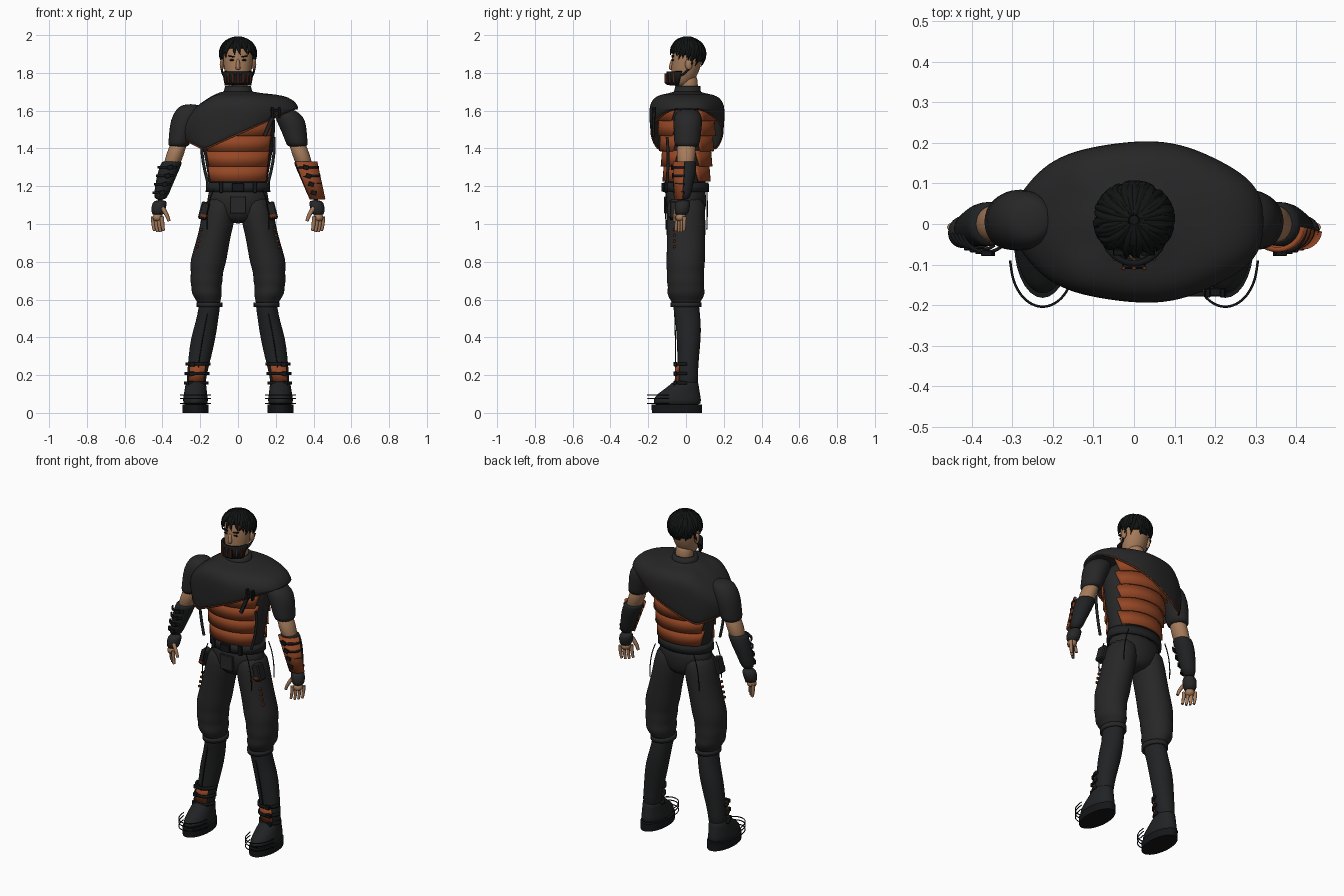
import bpy, bmesh, math, random
from mathutils import Vector

default_cube = bpy.data.objects.get("Cube")
if default_cube:
    bpy.data.objects.remove(default_cube, do_unlink=True)
random.seed(4)


def material(name, red, green, blue):
    mat = bpy.data.materials.new(name)
    mat.use_nodes = True
    color = (red, green, blue, 1)
    mat.diffuse_color = color
    shader = mat.node_tree.nodes["Principled BSDF"]
    shader.inputs["Base Color"].default_value = color
    shader.inputs["Roughness"].default_value = 0.8
    return mat


cloth = material("charcoal cloth", .02, .02, .02)
leather = material("dark leather", .015, .016, .017)
metal = material("black metal", .007, .008, .009)
hair_black = material("black hair", .006, .007, .007)
orange = material("burnt orange", .3, .062, .018)
trim = material("rust trim", .16, .035, .012)
skin = material("tan skin", .38, .2, .105)


def finish(name, bm, mat, subdivide=0, thickness=0):
    """Turn a bmesh into a shaded object with optional modifiers."""
    bmesh.ops.recalc_face_normals(bm, faces=bm.faces)
    mesh = bpy.data.meshes.new(name)
    bm.to_mesh(mesh)
    bm.free()
    mesh.materials.append(mat)
    obj = bpy.data.objects.new(name, mesh)
    bpy.context.collection.objects.link(obj)
    bpy.ops.object.select_all(action="DESELECT")
    obj.select_set(True)
    bpy.context.view_layer.objects.active = obj
    bpy.ops.object.shade_smooth_by_angle(angle=3 if subdivide else .6)
    if thickness:
        solid = obj.modifiers.new("thickness", "SOLIDIFY")
        solid.thickness, solid.offset = thickness, 0
    if subdivide:
        obj.modifiers.new("smooth", "SUBSURF").levels = subdivide
        obj.modifiers["smooth"].render_levels = subdivide
    return obj


def skin_rings(bm, rings, closed=True):
    """Bridge lists of points with quads."""
    rows = [[bm.verts.new(p) for p in ring] for ring in rings]
    count = len(rows[0])
    for a, b in zip(rows, rows[1:]):
        for i in range(count if closed else count - 1):
            j = (i + 1) % count
            bm.faces.new((a[i], a[j], b[j], b[i]))
    return rows


def oval(x, y, z, rx, ry, angle):
    return Vector((x + rx * math.sin(angle), y - ry * math.cos(angle), z))


def loft(name, mat, sections, side=1, sides=16, subdivide=1):
    """Closed body through horizontal ovals given as x, y, z, rx, ry."""
    bm = bmesh.new()
    rows = skin_rings(bm, [[oval(x * side, y, z, rx, ry, math.tau * i / sides) for i in range(sides)]
                           for x, y, z, rx, ry in sections])
    bm.faces.new(rows[0])
    bm.faces.new(rows[-1])
    return finish(name, bm, mat, subdivide)


def arc(name, mat, low, high, middle=0, half_low=math.pi, half_high=None, thickness=.012, steps=20):
    """Curved plate between two ovals; angle zero faces the front."""
    bm = bmesh.new()
    halves = (half_low, half_high or half_low)
    skin_rings(bm, [[oval(*ring, middle + half * (2 * i / steps - 1)) for i in range(steps + 1)]
                    for ring, half in zip((low, high), halves)], closed=False)
    bmesh.ops.remove_doubles(bm, verts=bm.verts, dist=.0001)
    return finish(name, bm, mat, thickness=thickness)


def box(name, mat, center, size, turn=0):
    bm = bmesh.new()
    bmesh.ops.create_cube(bm, size=1)
    for v in bm.verts:
        v.co = Vector(a * b for a, b in zip(v.co, size))
    bmesh.ops.bevel(bm, geom=bm.edges[:], offset=min(size) * .15, segments=1, affect="EDGES")
    obj = finish(name, bm, mat)
    obj.location, obj.rotation_euler.y = center, turn
    return obj


def ball(name, mat, center, size):
    bm = bmesh.new()
    bmesh.ops.create_uvsphere(bm, u_segments=14, v_segments=10, radius=1)
    for v in bm.verts:
        v.co = Vector(a * b for a, b in zip(v.co, size)) + Vector(center)
    return finish(name, bm, mat)


def tube(name, mat, points, radius, taper=None):
    curve = bpy.data.curves.new(name, "CURVE")
    curve.dimensions = "3D"
    curve.bevel_depth, curve.bevel_resolution = radius, 1
    curve.resolution_u, curve.use_fill_caps = 3, True
    spline = curve.splines.new("NURBS")
    spline.points.add(len(points) - 1)
    spline.use_endpoint_u, spline.order_u = True, 3
    for i, (point, co) in enumerate(zip(spline.points, points)):
        point.co = (*co, 1)
        point.radius = taper[i] if taper else 1
    curve.materials.append(mat)
    obj = bpy.data.objects.new(name, curve)
    bpy.context.collection.objects.link(obj)
    return obj


# Torso, pelvis, neck and collar
loft("torso", cloth, [(0, 0, 1.16, .155, .105), (0, 0, 1.24, .157, .105), (0, 0, 1.33, .175, .115),
                      (0, .005, 1.42, .19, .125), (0, .005, 1.5, .2, .135), (0, .005, 1.59, .2, .135),
                      (0, .005, 1.64, .13, .1), (0, .005, 1.69, .065, .06)], sides=24)
loft("pelvis", cloth, [(0, 0, 1.21, .155, .105), (0, 0, 1.13, .172, .112), (0, 0, 1.06, .15, .105),
                       (0, 0, 1, .06, .08)])
loft("neck", skin, [(0, .012, 1.66, .05, .05), (0, .015, 1.73, .05, .05), (0, .012, 1.8, .055, .05)])
arc("collar", cloth, (0, .005, 1.67, .078, .07), (0, .01, 1.73, .062, .06))

# Overlapping torso plates, front and back
for row in range(5):
    z = 1.225 + row * .08
    grow = .009 * row
    for label, middle in (("front", 0), ("back", math.pi)):
        arc(label + "_plate", orange, (0, .003, z, .168 + grow, .122 + grow),
            (0, .003, z + .085, .166 + grow, .115 + grow), middle, 1.02, 1.22)

# Belt and side straps
arc("belt", leather, (0, 0, 1.17, .164, .116), (0, 0, 1.22, .162, .113), thickness=.014)
box("belt_buckle", metal, (0, -.122, 1.195), (.065, .018, .046))
box("trouser_flap", cloth, (0, -.106, 1.1), (.085, .02, .09))
for s in (-1, 1):
    tube("side_strap", leather, [(s * .19, -.1, 1.46), (s * .2, -.09, 1.36), (s * .16, -.1, 1.22)], .008)
    box("belt_loop", metal, (s * .09, -.105, 1.195), (.022, .016, .06))


# Slanted cape with a coloured hem
def cape_point(angle, spread, height, drop):
    ripple = 1 + .012 * math.sin(angle * 7) * spread
    rx, ry = (.07 + .24 * spread) * ripple, (.065 + .13 * spread) * ripple
    p = oval(.012 * spread, .005, height, rx, ry, angle)
    p.z -= .65 * max(0, -p.x - .13)
    hem = 1.475 + .45 * p.x if p.x > -.18 else 1.394 - .5 * (p.x + .18)
    p.z += (min(hem, p.z) - p.z) * drop
    return p


profile = [(0, 1.7, 0), (.2, 1.688, 0), (.55, 1.682, 0), (.8, 1.667, 0), (.95, 1.64, 0),
           (1, 1.61, 0), (1, 1.61, .35), (.98, 1.61, .7), (.95, 1.61, 1)]
turns = [math.tau * i / 48 for i in range(48)]
bm = bmesh.new()
skin_rings(bm, [[cape_point(a, *level) for a in turns] for level in profile])
finish("cape", bm, cloth, subdivide=1, thickness=.008)
hem_line = tube("cape_hem", trim, [cape_point(a, *profile[-1]) for a in turns], .005)
hem_line.data.splines[0].use_cyclic_u = True
box("clasp_bar", metal, (.2, -.168, 1.6), (.055, .02, .016))
for offset in (-.018, .018):
    box("clasp_post", metal, (.2 + offset, -.17, 1.59), (.012, .022, .06))
box("clasp_strap", leather, (.165, -.172, 1.525), (.022, .014, .13), .4)

# Head, ears, features and breathing mask
loft("head", skin, [(0, -.03, 1.725, .03, .03), (0, -.02, 1.75, .056, .058), (0, -.005, 1.8, .073, .075),
                    (0, .005, 1.87, .082, .083), (0, .008, 1.93, .08, .08), (0, .008, 1.975, .045, .05)])
loft("nose", skin, [(0, -.078, 1.815, .014, .012), (0, -.08, 1.83, .014, .014), (0, -.07, 1.88, .008, .008)], sides=8)
arc("mask", metal, (0, -.02, 1.735, .066, .075), (0, -.012, 1.808, .078, .085), 0, 1.3, 1.45, thickness=.014)
box("mask_filter", metal, (0, -.098, 1.768), (.06, .025, .055))
for i in range(-3, 4):
    a = i * .34
    spot = oval(0, -.016, 1.772, .078, .09, a)
    if abs(i) < 2:
        spot.y = -.109
    slot = box("mask_slot", trim, spot, (.009, .009, .05))
    slot.rotation_euler.z = a
for s in (-1, 1):
    ball("ear", skin, (s * .085, .015, 1.845), (.012, .02, .03))
    ball("eye", metal, (s * .033, -.069, 1.868), (.014, .007, .005))
    box("eyebrow", hair_black, (s * .034, -.07, 1.887), (.034, .014, .007), -s * .2)
    tube("mask_strap", metal, [(s * .076, -.03, 1.785), (s * .087, .01, 1.8), (s * .09, .035, 1.86)], .006)

# Hair cap and tapered locks
bm = bmesh.new()
bmesh.ops.create_uvsphere(bm, u_segments=24, v_segments=16, radius=1)
bmesh.ops.delete(bm, geom=[v for v in bm.verts if v.co.z < -.15 - .55 * v.co.y], context="VERTS")
for v in bm.verts:
    v.co = Vector((v.co.x * .091, v.co.y * .088 + .012, v.co.z * .091 + 1.895))
finish("hair_cap", bm, hair_black, thickness=.008)
for i in range(64):
    azimuth = math.tau * i / 64 + random.uniform(-.1, .1)
    reach = 1.65 - .35 * math.cos(azimuth) + random.uniform(-.25, .2)
    bend = random.uniform(-.5, .5)
    path = []
    for t in (0, .3, .6, .85, 1):
        polar = .12 + reach * t
        lift = 1 + .04 * t
        ring = math.sin(polar) * lift
        path.append(oval(0, .01, 1.895 + .094 * math.cos(polar), .094 * ring, .09 * ring, azimuth + bend * t * t))
    tube("hair_lock", hair_black, path, .011, (.6, 1, 1, .7, .1))

# Arms
for s in (-1, 1):
    top = 1.635 if s < 0 else 1.61
    loft("sleeve", cloth, [(.25, .01, top, .035, .035), (.257, .01, top - .02, .07, .068),
                           (.28, .01, 1.55, .08, .08), (.3, .008, 1.48, .066, .073),
                           (.311, .005, 1.43, .059, .07), (.317, .005, 1.405, .055, .062)], s)
    loft("upper_arm", skin, [(.305, .005, 1.45, .046, .052), (.333, 0, 1.37, .048, .052),
                             (.358, 0, 1.29, .045, .046)], s)
    loft("forearm_guard", leather, [(.347, 0, 1.335, .054, .054), (.353, 0, 1.32, .057, .056),
                                    (.372, 0, 1.27, .055, .055), (.395, -.01, 1.2, .046, .046),
                                    (.414, -.015, 1.12, .036, .038)], s)
    loft("glove", cloth, [(.41, -.014, 1.13, .038, .04), (.42, -.02, 1.09, .041, .042),
                          (.425, -.025, 1.04, .034, .036)], s)
    loft("palm", skin, [(.424, -.025, 1.06, .032, .034), (.427, -.03, 1.01, .03, .03)], s, 10)
    for f in range(4):
        fx, fy = .45 - .016 * f, -.008 - .014 * f
        low = .955 + .006 * abs(f - 1.5)
        tube("finger", skin, [(s * fx, fy, 1.04), (s * fx, fy, .995), (s * (fx - .008), fy - .003, low)], .011, (1, 1, .7))
    tube("thumb", skin, [(s * .4, -.05, 1.085), (s * .375, -.06, 1.05), (s * .365, -.06, 1.015)], .012, (1, 1, .7))
    for k in range(4):
        t = .1 + k * .25
        x, z = .412 - .056 * t, 1.14 + .18 * t
        size = .043 + .019 * t
        arc("forearm_strap", metal, (s * x, -.01, z, size, size), (s * x, -.01, z + .014, size, size),
            s * .3, 1 if s < 0 else 1.3, thickness=.008)
        box("forearm_buckle", metal, (s * (x - .005), -.014 - size, z + .007), (.03, .012, .024), s * .3)
arc("forearm_plate", orange, (.414, -.015, 1.13, .043, .042), (.352, -.003, 1.33, .062, .06), .35, 1.15)

# Trousers, boots and shoes
for s in (-1, 1):
    loft("trouser_leg", cloth, [(.085, 0, 1.16, .08, .1), (.1, 0, 1.05, .093, .105), (.123, 0, .95, .088, .105),
                                (.147, 0, .85, .095, .103), (.16, -.003, .79, .098, .106), (.165, -.003, .74, .084, .098),
                                (.167, -.003, .7, .09, .104), (.168, 0, .665, .078, .095), (.165, 0, .63, .084, .105),
                                (.157, 0, .6, .066, .084), (.152, 0, .56, .058, .07)], s)
    loft("boot", leather, [(.149, 0, .59, .06, .073), (.153, .002, .55, .057, .07), (.165, .012, .48, .06, .068),
                           (.184, .015, .4, .067, .066), (.201, .012, .3, .062, .058), (.219, .008, .2, .052, .055),
                           (.223, .008, .12, .052, .06)], s)
    arc("boot_cuff", cloth, (s * .151, 0, .56, .062, .075), (s * .15, 0, .585, .063, .077))
    loft("shoe", leather, [(.225, -.047, .03, .067, .13), (.225, -.047, .07, .068, .13), (.225, -.04, .1, .063, .117),
                           (.224, -.015, .135, .058, .085), (.222, .005, .18, .053, .062)], s)
    loft("sole", metal, [(.225, -.048, 0, .069, .133), (.225, -.048, .045, .07, .134)], s, 28, 0)
    for z in (.05, .075, .095):
        tube("shoe_wire", metal, [oval(s * .225, -.09, z, .08, .115, a * math.pi / 10) for a in range(-5, 6)], .003)
    # Ankle bands with buckles
    arc("ankle_plate", orange, (s * .223, .004, .165, .056, .06), (s * .211, .008, .262, .058, .06), 0, .75, thickness=.008)
    for z in (.15, .2, .25):
        x = .236 - z * .1
        arc("ankle_strap", metal, (s * x, .004, z, .06, .065), (s * x, .004, z + .016, .06, .065), 0, 1.6)
        box("ankle_buckle", metal, (s * (x + .03), -.056, z + .008), (.03, .02, .024))
    tube("boot_wire", metal, [(s * .16, -.06, .53), (s * .19, -.055, .4), (s * .21, -.055, .24)], .003)
    # Hip pouch, hanging cords and thigh studs
    box("hip_pouch", leather, (s * .18, -.055, 1.07), (.045, .06, .095), -s * .25)
    box("pouch_edge", trim, (s * .184, -.088, 1.045), (.036, .008, .018), -s * .25)
    for y in (-.105, .11):
        tube("hip_cord", metal, [(s * .13, y, 1.18), (s * .17, y * 1.05, 1.09), (s * .165, y, .97)], .003)
    for k in range(4):
        spot = oval(s * (.12 + .007 * k), 0, .97 - .03 * k, .092, .108, s * .95)
        box("thigh_stud", trim, spot, (.014, .012, .014))
